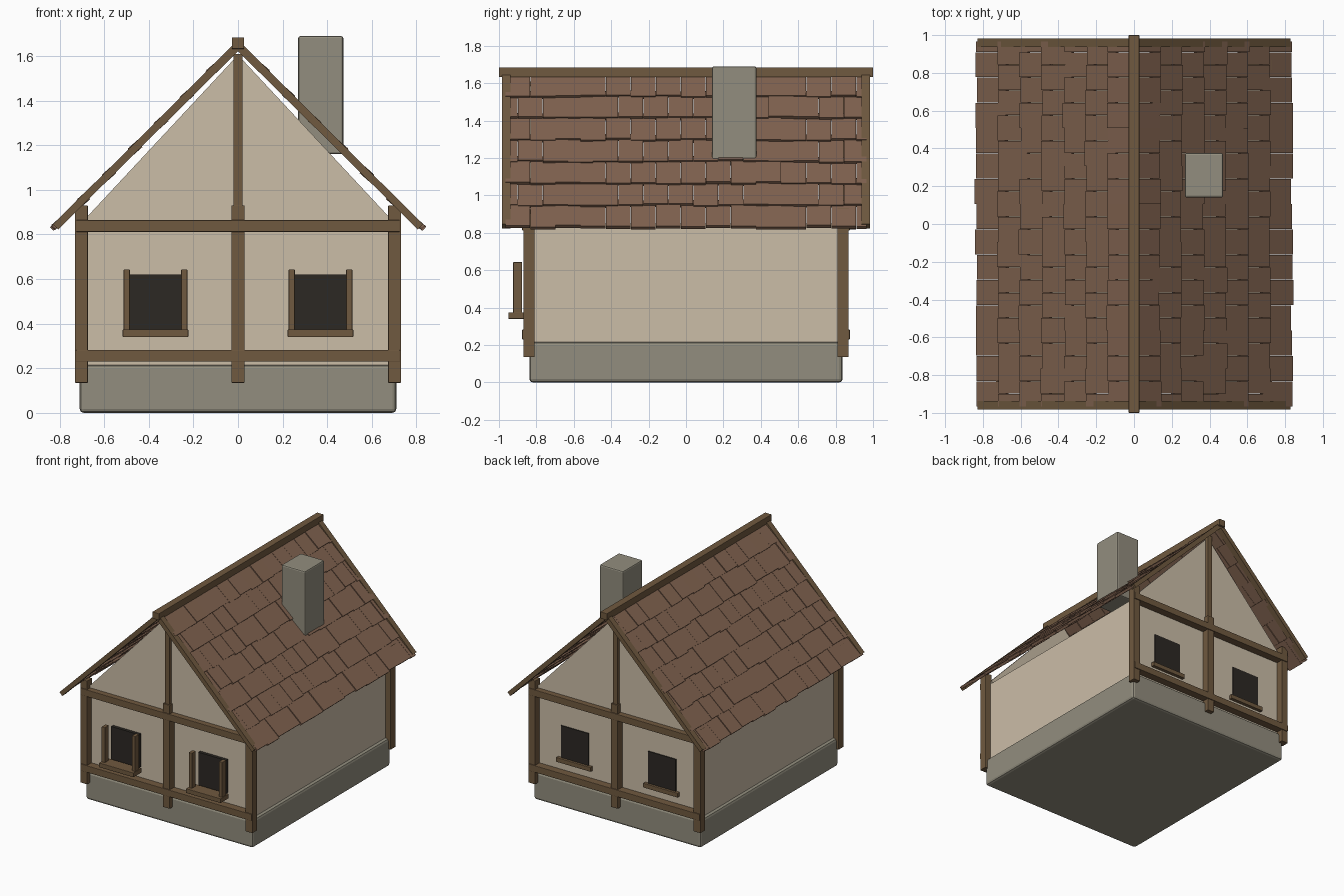
import bpy, bmesh, math, random
from mathutils import Vector, Matrix

if "Cube" in bpy.data.objects:
    bpy.data.objects.remove(bpy.data.objects["Cube"])

random.seed(7)


def material(name, rgb):
    m = bpy.data.materials.new(name)
    m.diffuse_color = (*rgb, 1)
    m.use_nodes = True
    m.node_tree.nodes["Principled BSDF"].inputs["Base Color"].default_value = m.diffuse_color
    return m


WOOD = material("wood", (0.16, 0.10, 0.05))
PLASTER = material("plaster", (0.60, 0.51, 0.39))
STONE = material("stone", (0.29, 0.27, 0.21))
TILE = material("roof_tile", (0.22, 0.125, 0.08))
DARK = material("window_dark", (0.025, 0.021, 0.017))


def finish(name, bm, mat, bevel=0):
    bmesh.ops.recalc_face_normals(bm, faces=bm.faces)
    me = bpy.data.meshes.new(name)
    bm.to_mesh(me)
    bm.free()
    ob = bpy.data.objects.new(name, me)
    bpy.context.collection.objects.link(ob)
    me.materials.append(mat)
    if bevel:
        mod = ob.modifiers.new("bevel", "BEVEL")
        mod.width = bevel
        mod.segments = 2
    return ob


def box(name, x, y, z, mat, bevel=0.003):
    """Box from (min, max) ranges on each axis."""
    bm = bmesh.new()
    size = [r[1] - r[0] for r in (x, y, z)]
    mid = [(r[0] + r[1]) / 2 for r in (x, y, z)]
    bmesh.ops.create_cube(bm, size=1, matrix=Matrix.Translation(mid) @ Matrix.Diagonal((*size, 1)))
    return finish(name, bm, mat, bevel)


def prism(name, profile, y0, y1, mat):
    """Extrude an (x, z) profile along y."""
    bm = bmesh.new()
    face = bm.faces.new([bm.verts.new((px, y0, pz)) for px, pz in profile])
    ext = bmesh.ops.extrude_face_region(bm, geom=[face])
    verts = [v for v in ext["geom"] if isinstance(v, bmesh.types.BMVert)]
    bmesh.ops.translate(bm, verts=verts, vec=(0, y1 - y0, 0))
    return finish(name, bm, mat)


# Body: stone base, plaster walls, chimney
box("foundation", (-0.71, 0.71), (-0.837, 0.837), (0, 0.215), STONE, 0.018)
box("walls", (-0.685, 0.685), (-0.815, 0.815), (0.2, 0.85), PLASTER, 0)
box("chimney", (0.27, 0.472), (0.14, 0.376), (1.16, 1.69), STONE, 0.01)
box("ridge_beam", (-0.028, 0.028), (-1, 1), (1.632, 1.684), WOOD)

# Timber frame on both gable ends
for end, s in (("front", -1), ("back", 1)):
    def yr(a, b):
        return tuple(sorted((s * a, s * b)))

    prism(f"{end}_gable", [(-0.69, 0.865), (0.69, 0.865), (0, 1.605)], s * 0.815, s * 0.835, PLASTER)
    box(f"{end}_gable_base", (-0.685, 0.685), yr(0.80, 0.83), (0.84, 0.87), PLASTER, 0)
    for side, x in (("left", -0.702), ("middle", 0), ("right", 0.702)):
        box(f"{end}_{side}_post", (x - 0.029, x + 0.029), yr(0.81, 0.87), (0.135, 0.93), WOOD)
    box(f"{end}_king_post", (-0.02, 0.02), yr(0.82, 0.862), (0.88, 1.61), WOOD)
    for level, z in (("lower", 0.256), ("upper", 0.838)):
        box(f"{end}_{level}_beam", (-0.727, 0.727), yr(0.815, 0.876), (z - 0.026, z + 0.026), WOOD)

    # Sloping rafters at the roof edge
    for side, k in (("left", -1), ("right", 1)):
        prism(f"{end}_{side}_rafter",
              [(0, 1.672), (k * 0.829, 0.846), (k * 0.806, 0.823), (0, 1.622)],
              s * 0.938, s * 0.983, WOOD)

# Windows: surrounds stand proud at the front and sit recessed at the back
for end, pane_y, frame_y in (("front", -0.83, -0.90), ("back", 0.81, 0.79)):
    for side, x in (("left", -0.37), ("right", 0.37)):
        name = f"{end}_{side}_window"
        box(name, (x - 0.118, x + 0.118), (pane_y - 0.012, pane_y + 0.012), (0.365, 0.62), DARK, 0)
        for k in (-1, 1):
            cx = x + k * 0.129
            box(name + "_jamb", (cx - 0.014, cx + 0.014), (frame_y - 0.024, frame_y + 0.024), (0.37, 0.643), WOOD)
        box(name + "_sill", (x - 0.147, x + 0.147), (frame_y - 0.05, frame_y + 0.05), (0.34, 0.374), WOOD)

# Roof: overlapping rows of staggered, slightly uneven tiles
ROWS, WIDTH, HALF = 7, 0.134, 0.965
for side, s in (("left", -1), ("right", 1)):
    bm = bmesh.new()
    normal = Vector((s, 0, 1)).normalized()
    for row in range(ROWS):
        low_x = 0.822 - row * 0.1165
        high_x = max(low_x - 0.15, 0.0)
        y = -HALF - (WIDTH / 2 if row % 2 else 0)
        while y < HALF - 0.01:
            y0, y1 = max(y, -HALF), min(y + WIDTH - 0.002, HALF)
            y += WIDTH
            if y1 - y0 < 0.01:
                continue
            lift = random.uniform(-0.004, 0.004)
            drop = random.uniform(-0.006, 0.004)
            corners = []
            for px, up in ((high_x, 0.0), (low_x + drop, 0.014)):
                base = Vector((s * px, 0, 1.64 - px)) + normal * (up + lift)
                corners += [base - normal * 0.01, base + normal * 0.01]
            vs = [bm.verts.new((c.x, yy, c.z)) for yy in (y0, y1) for c in corners]
            for f in ((0, 1, 3, 2), (4, 6, 7, 5), (0, 4, 5, 1), (2, 3, 7, 6), (1, 5, 7, 3), (0, 2, 6, 4)):
                bm.faces.new([vs[i] for i in f])
    finish(f"{side}_roof_tiles", bm, TILE)
